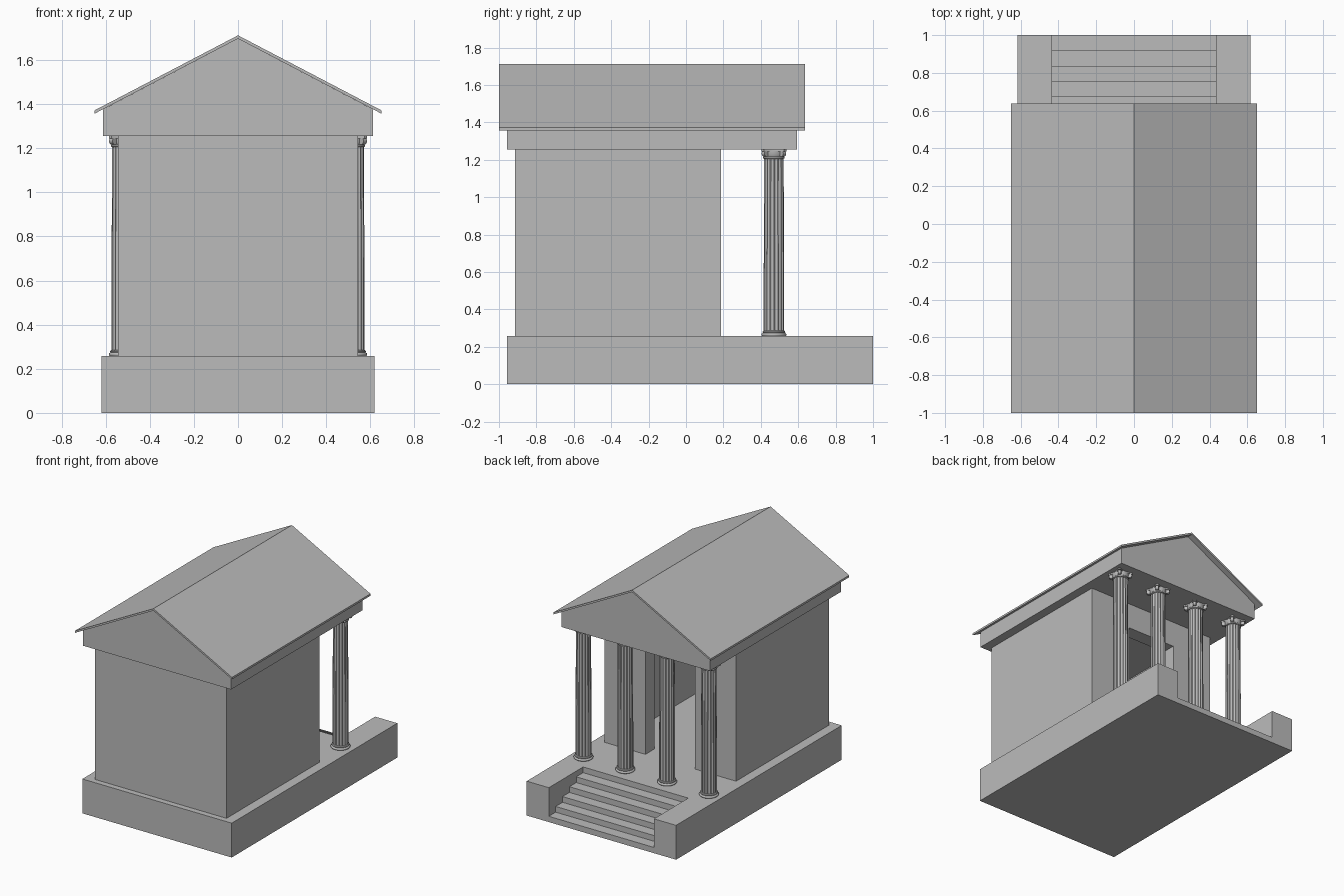
import bpy, bmesh, math
from mathutils import Vector

if "Cube" in bpy.data.objects:
    bpy.data.objects.remove(bpy.data.objects["Cube"])

stone = bpy.data.materials.new("grey_stone")
stone.diffuse_color = (0.5, 0.5, 0.5, 1)
stone.use_nodes = True
stone.node_tree.nodes["Principled BSDF"].inputs["Base Color"].default_value = stone.diffuse_color

BASE, TOP = 0.257, 1.255          # podium top, entablature underside


def finish(name, bm, smooth=False):
    bmesh.ops.recalc_face_normals(bm, faces=bm.faces[:])
    me = bpy.data.meshes.new(name)
    bm.to_mesh(me)
    bm.free()
    me.materials.append(stone)
    ob = bpy.data.objects.new(name, me)
    bpy.context.collection.objects.link(ob)
    if smooth:
        bpy.ops.object.select_all(action='DESELECT')
        ob.select_set(True)
        bpy.context.view_layer.objects.active = ob
        bpy.ops.object.shade_smooth_by_angle(angle=math.radians(35))
    return ob


def extrude(bm, points, offset):
    """Fill a loop of 3D points and push it along offset."""
    face = bm.faces.new([bm.verts.new(p) for p in points])
    out = bmesh.ops.extrude_face_region(bm, geom=[face], use_keep_orig=True)
    moved = [v for v in out["geom"] if isinstance(v, bmesh.types.BMVert)]
    bmesh.ops.translate(bm, verts=moved, vec=Vector(offset))


def prism(name, points, offset):
    bm = bmesh.new()
    extrude(bm, points, offset)
    return finish(name, bm)


def block(name, x, y0, y1, z0, z1):
    return prism(name, [(-x, y0, z0), (x, y0, z0), (x, y1, z0), (-x, y1, z0)],
                 (0, 0, z1 - z0))


def cut(target, cutter):
    mod = target.modifiers.new("cut", 'BOOLEAN')
    mod.operation, mod.solver, mod.object = 'DIFFERENCE', 'EXACT', cutter
    bpy.context.view_layer.objects.active = target
    bpy.ops.object.modifier_apply(modifier=mod.name)
    bpy.data.objects.remove(cutter)


def rings(bm, loops):
    """Skin a stack of equal-length point loops and cap both ends."""
    rows = [[bm.verts.new(p) for p in loop] for loop in loops]
    n = len(rows[0])
    for a, b in zip(rows, rows[1:]):
        for i in range(n):
            j = (i + 1) % n
            bm.faces.new((a[i], a[j], b[j], b[i]))
    bm.faces.new(rows[0])
    bm.faces.new(rows[-1])


def lathe(bm, profile, n=32):
    rings(bm, [[(r * math.cos(math.tau * i / n), r * math.sin(math.tau * i / n), z)
                for i in range(n)] for r, z in profile])


# Podium with a flight of steps cut between two cheek walls
podium = block("podium", 0.618, -0.957, 1.0, 0, BASE)
STEPS, TREAD = 5, 0.0812
rise = BASE / (STEPS + 1)
pts = [(1.1, 0.4), (1.1, rise)]
for i in range(STEPS):
    y = 1.0 - TREAD * (i + 1)
    pts += [(y, rise * (i + 1)), (y, rise * (i + 2) if i < STEPS - 1 else 0.4)]
cut(podium, prism("step_cutter", [(-0.435, y, z) for y, z in pts], (0.87, 0, 0)))

# Hollow chamber with a doorway
chamber = block("chamber_walls", 0.545, -0.914, 0.187, BASE, TOP)
cut(chamber, block("room_cutter", 0.485, -0.854, 0.08, 0.2, 1.3))
cut(chamber, block("door_cutter", 0.205, 0.0, 0.3, 0.2, 1.06))

# Entablature and gable in one piece
prism("entablature_and_gable",
      [(x, -0.957, z) for x, z in ((-0.613, TOP), (0.613, TOP), (0.613, 1.376),
                                   (0, 1.697), (-0.613, 1.376))], (0, 1.55, 0))

# Thin pitched roof
prism("roof",
      [(x, -1.0, z) for x, z in ((-0.65, 1.357), (0, 1.697), (0.65, 1.357),
                                 (0.65, 1.372), (0, 1.712), (-0.65, 1.372))],
      (0, 1.637, 0))


# Columns
def make_shaft(bm):
    flutes, per = 16, 6
    shape = (1, 1, 0.93, 0.895, 0.895, 0.93)      # flat ridge, then hollow groove
    levels = ((0.0545, BASE + 0.024), (0.0545, 0.6), (0.052, TOP - 0.045))
    n = flutes * per
    rings(bm, [[(r * shape[i % per] * math.cos(math.tau * i / n),
                 r * shape[i % per] * math.sin(math.tau * i / n), z)
                for i in range(n)] for r, z in levels])


def make_base(bm):
    prof = [(0.062, BASE)]
    prof += [(0.060 + 0.007 * math.cos(a), BASE + 0.008 + 0.008 * math.sin(a))
             for a in (-0.9, -0.4, 0, 0.4, 0.9)]
    prof += [(0.059, BASE + 0.017), (0.061, BASE + 0.021), (0.060, BASE + 0.025),
             (0.055, BASE + 0.029)]
    lathe(bm, prof)


def make_capital(bm):
    # Rounded neck
    lathe(bm, [(0.052, TOP - 0.05), (0.057, TOP - 0.047), (0.057, TOP - 0.041),
               (0.053, TOP - 0.037), (0.058, TOP - 0.026), (0.059, TOP - 0.008)])
    # Slab with hollowed sides and clipped corners
    side = [(0.067, -0.054), (0.056, -0.030), (0.052, 0), (0.056, 0.030), (0.067, 0.054)]
    loop = []
    for k in range(4):
        c, s = ((1, 0), (0, 1), (-1, 0), (0, -1))[k]
        loop += [(x * c - y * s, x * s + y * c, TOP - 0.010) for x, y in side]
    extrude(bm, loop, (0, 0, 0.010))
    # Scrolls on the four diagonals
    for k in range(4):
        a = math.pi / 4 + k * math.pi / 2
        out, across = Vector((math.cos(a), math.sin(a), 0)), Vector((-math.sin(a), math.cos(a), 0))
        centre = out * 0.066 + Vector((0, 0, TOP - 0.022))
        extrude(bm, [centre - across * 0.011 + out * 0.016 * math.cos(t)
                     + Vector((0, 0, 0.016 * math.sin(t)))
                     for t in (math.tau * i / 14 for i in range(14))], across * 0.022)


for part, build in (("column_shaft", make_shaft), ("column_base", make_base),
                    ("column_capital", make_capital)):
    bm = bmesh.new()
    build(bm)
    first = finish(part, bm, smooth=True)
    first.location = (-0.519, 0.47, 0)
    for i in range(1, 4):
        copy = first.copy()
        copy.location.x += i * 0.346
        bpy.context.collection.objects.link(copy)
